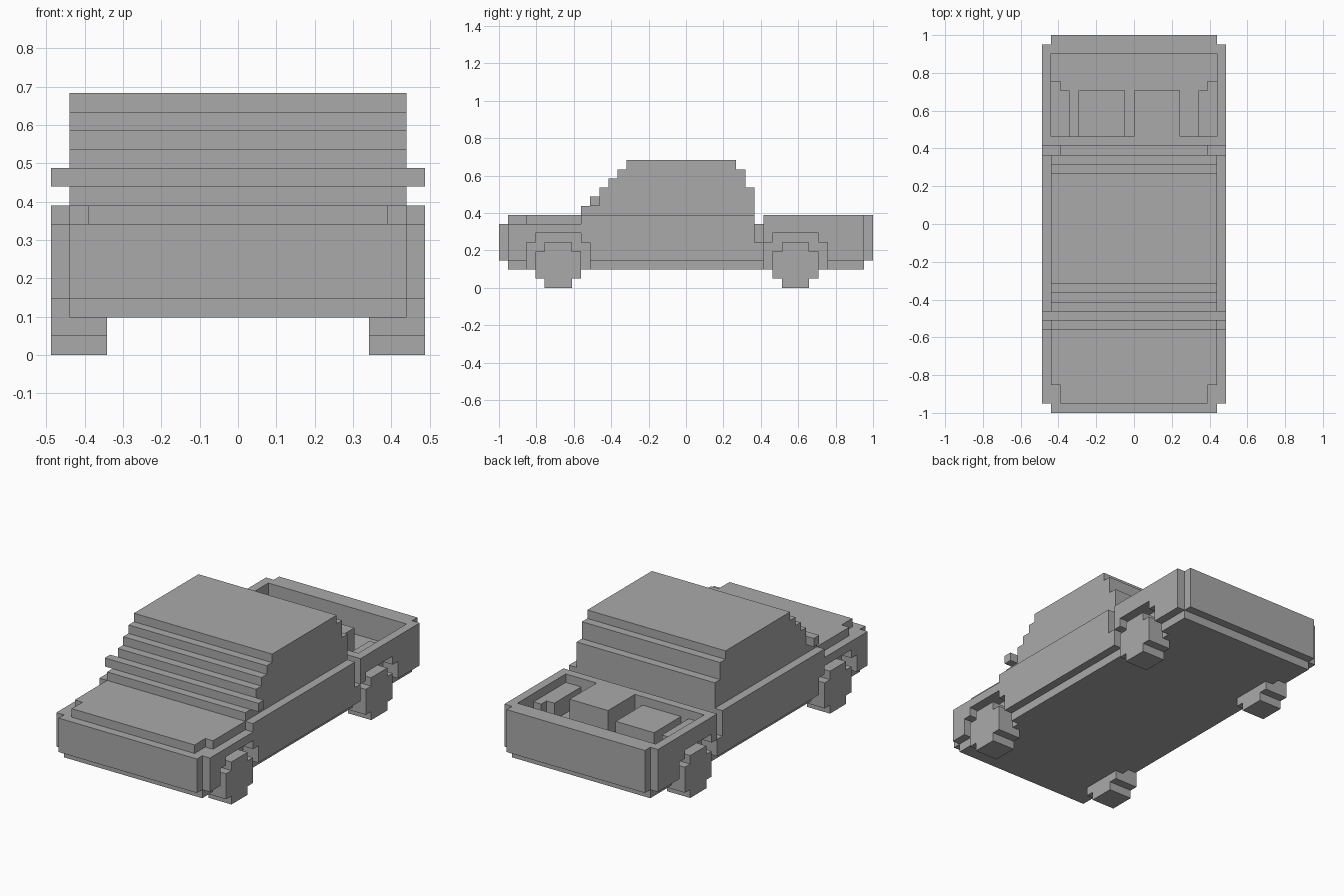
import bpy
import bmesh

U = 2 / 41          # one block of the grid
MID = 20.5          # blocks from the front to the middle

cube = bpy.data.objects.get("Cube")
if cube:
    bpy.data.objects.remove(cube, do_unlink=True)

grey = bpy.data.materials.new("plain_grey")
grey.use_nodes = True
grey.diffuse_color = (0.4, 0.4, 0.4, 1)
grey.node_tree.nodes["Principled BSDF"].inputs["Base Color"].default_value = (0.4, 0.4, 0.4, 1)


def prism(name, x0, x1, profile):
    """Extrude a side profile of (blocks from front, height) from x0 to x1."""
    bm = bmesh.new()
    face = bm.faces.new([bm.verts.new((x0 * U, (j - MID) * U, z * U)) for j, z in profile])
    grown = bmesh.ops.extrude_face_region(bm, geom=[face])["geom"]
    verts = [g for g in grown if isinstance(g, bmesh.types.BMVert)]
    bmesh.ops.translate(bm, verts=verts, vec=((x1 - x0) * U, 0, 0))
    bmesh.ops.recalc_face_normals(bm, faces=bm.faces)
    mesh = bpy.data.meshes.new(name)
    bm.to_mesh(mesh)
    bm.free()
    mesh.materials.append(grey)
    obj = bpy.data.objects.new(name, mesh)
    bpy.context.collection.objects.link(obj)
    return obj


def box(name, x0, x1, j0, j1, z0, z1):
    return prism(name, x0, x1, [(j0, z0), (j1, z0), (j1, z1), (j0, z1)])


def arch(j, base):
    """Stepped wheel arch starting at j, drawn front to back."""
    return [(j, base), (j, 5), (j + 1, 5), (j + 1, 6), (j + 6, 6),
            (j + 6, 5), (j + 7, 5), (j + 7, base)]


# Chassis and front body
box("chassis", -8, 8, 1, 40, 2, 5)
box("engine_bay", -8, 8, 1, 29, 5, 7)
box("front_bumper", -9, 9, 0, 1, 3, 7)
prism("hood_front", -8, 8, [(1, 7), (3, 7), (3, 8), (1, 8)])
box("hood", -9, 9, 3, 9, 7, 8)

# Cab with stepped windscreen and stepped back
steps = []
for k in range(6):
    steps += [(14 - k, 14 - k), (14 - k, 13 - k)]
prism("cab", -9, 9, [(28, 7), (28, 11), (27, 11), (27, 13), (26, 13), (26, 14)]
      + steps + [(9, 7)])
box("mirror_bar", -10, 10, 10, 11, 9, 10)

# Cargo bed
box("bed_front_wall", -9, 9, 29, 30, 5, 8)
box("bed_back_wall", -9, 9, 39, 40, 5, 8)
box("tailgate", -9, 9, 40, 41, 3, 8)
box("cargo_tall", 0, 5, 30, 35, 5, 8)
box("cargo_low", -6, -1, 30, 35, 5, 7)

# Sides, wheel wells and wheels, once for each side
for side, s in (("left", 1), ("right", -1)):
    for layer, x, base in (("sill", 8, 2), ("panel", 9, 3)):
        prism(f"{side}_front_{layer}", s * x, s * (x + 1),
              [(1, base)] + arch(3, base)
              + [(29, base), (29, 5), (28, 5), (28, 8), (9, 8), (9, 7), (1, 7)])
    prism(f"{side}_bed_panel", s * 9, s * 10,
          arch(29, 3)[1:] + [(40, 3), (40, 8), (29, 8)])
    prism(f"{side}_wheel_well", s * 8, s * 9, arch(29, 5)[1:-1] + [(36, 7), (29, 7)])
    box(f"{side}_inner_well", s * 7, s * 8, 30, 35, 5, 7)
    box(f"{side}_bed_sill", s * 8, s * 9, 36, 40, 2, 5)
    for end, j in (("front", 4), ("back", 30)):
        prism(f"{side}_{end}_wheel", s * 7, s * 10,
              [(j, 1), (j + 1, 1), (j + 1, 0), (j + 4, 0), (j + 4, 1), (j + 5, 1),
               (j + 5, 4), (j + 4, 4), (j + 4, 5), (j + 1, 5), (j + 1, 4), (j, 4)])
